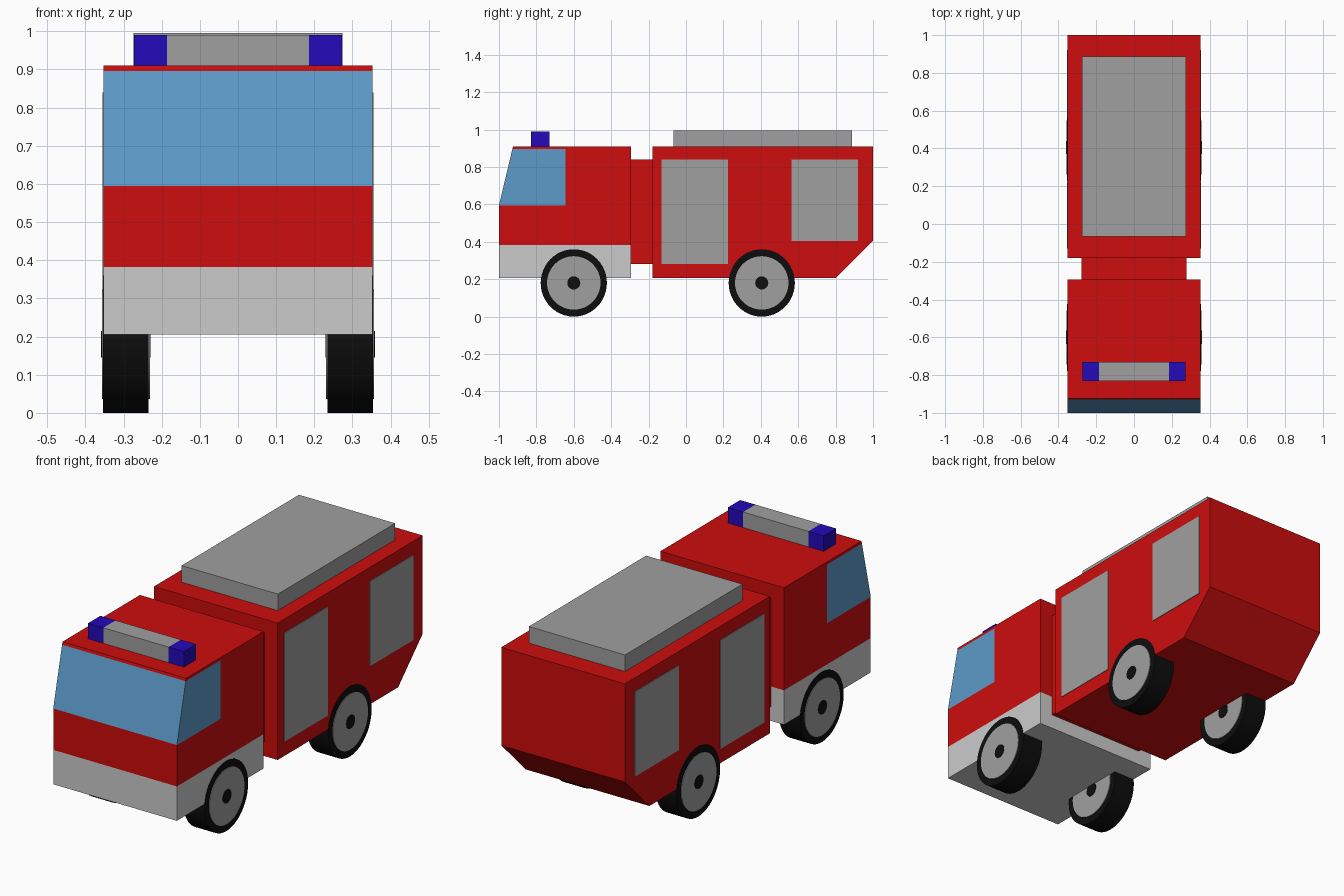
import bpy, bmesh, math
from mathutils import Matrix

if "Cube" in bpy.data.objects:
    bpy.data.objects.remove(bpy.data.objects["Cube"])


def material(name, rgb):
    m = bpy.data.materials.new(name)
    m.diffuse_color = (*rgb, 1)
    m.use_nodes = True
    m.node_tree.nodes["Principled BSDF"].inputs["Base Color"].default_value = m.diffuse_color
    return m


RED = material("red paint", (0.61, 0.004, 0.004))
PALE = material("pale grey", (0.60, 0.60, 0.60))
GREY = material("mid grey", (0.35, 0.35, 0.35))
GLASS = material("blue glass", (0.11, 0.33, 0.59))
BLUE = material("beacon blue", (0.017, 0.003, 0.49))
BLACK = material("black rubber", (0.004, 0.004, 0.004))


def finish(name, bm, *mats):
    bmesh.ops.recalc_face_normals(bm, faces=bm.faces)
    mesh = bpy.data.meshes.new(name)
    bm.to_mesh(mesh)
    bm.free()
    for m in mats:
        mesh.materials.append(m)
    ob = bpy.data.objects.new(name, mesh)
    bpy.context.collection.objects.link(ob)
    return ob


def extrude_profile(points, half_width):
    """Side profile (y, z) extruded symmetrically across x."""
    bm = bmesh.new()
    face = bm.faces.new([bm.verts.new((-half_width, y, z)) for y, z in points])
    ext = bmesh.ops.extrude_face_region(bm, geom=[face])["geom"]
    verts = [g for g in ext if isinstance(g, bmesh.types.BMVert)]
    bmesh.ops.translate(bm, verts=verts, vec=(2 * half_width, 0, 0))
    return bm


def box(name, x, y, z, mat):
    bm = extrude_profile([(y[0], z[0]), (y[1], z[0]), (y[1], z[1]), (y[0], z[1])],
                         (x[1] - x[0]) / 2)
    bmesh.ops.translate(bm, verts=bm.verts, vec=((x[0] + x[1]) / 2, 0, 0))
    return finish(name, bm, mat)


def disc(name, x0, x1, y, z, radius, mat, sides=48):
    """Cylinder along x."""
    bm = bmesh.new()
    bmesh.ops.create_cone(bm, cap_ends=True, segments=sides, radius1=radius,
                          radius2=radius, depth=abs(x1 - x0))
    place = Matrix.Translation(((x0 + x1) / 2, y, z)) @ Matrix.Rotation(math.pi / 2, 4, 'Y')
    bmesh.ops.transform(bm, matrix=place, verts=bm.verts)
    for f in bm.faces:
        f.smooth = len(f.verts) == 4
    for e in bm.edges:
        e.smooth = all(f.smooth for f in e.link_faces)
    return finish(name, bm, mat)


# Cab: cut into bands, then coloured by height and direction
bm = extrude_profile([(-1, .205), (-1, .595), (-.925, .91), (-.295, .91), (-.295, .205)], .352)
for co, no in [((0, 0, .382), (0, 0, 1)), ((0, 0, .594), (0, 0, 1)),
               ((0, 0, .896), (0, 0, 1)), ((0, -.645, 0), (0, 1, 0))]:
    bmesh.ops.bisect_plane(bm, geom=bm.verts[:] + bm.edges[:] + bm.faces[:],
                           plane_co=co, plane_no=no)
for f in bm.faces:
    c = f.calc_center_median()
    if c.z < .382:
        f.material_index = 1
    elif .6 < c.z < .896 and c.y < -.645:
        f.material_index = 2
finish("cab", bm, RED, PALE, GLASS)

# Link between cab and rear body
box("cab_link", (-.278, .278), (-.3, -.175), (.28, .84), RED)

# Rear body with sloped tail underside, and its roof box
finish("rear_body", extrude_profile([(-.18, .205), (-.18, .91), (1, .91), (1, .405), (.8, .205)],
                                    .352), RED)
box("roof_box", (-.274, .274), (-.067, .887), (.905, .995), GREY)

# Light bar with blue ends
box("light_bar", (-.186, .186), (-.83, -.73), (.905, .99), GREY)

for s, side in ((-1, "left"), (1, "right")):
    box("beacon_" + side, sorted((s * .186, s * .273)), (-.83, -.73), (.905, .99), BLUE)
    # Roller shutters as thin plates
    for part, y, z in (("front", (-.13, .225), (.28, .84)), ("rear", (.565, .92), (.403, .84))):
        box(f"{part}_shutter_{side}", sorted((s * .349, s * .355)), y, z, GREY)
    # Wheels: tyre, rim and hub showing on both faces
    for part, y in (("front", -.6), ("rear", .405)):
        disc(f"{part}_tyre_{side}", s * .234, s * .354, y, .18, .177, BLACK)
        disc(f"{part}_rim_{side}", s * .231, s * .357, y, .18, .143, GREY)
        disc(f"{part}_hub_{side}", s * .229, s * .359, y, .18, .035, BLACK, 24)

# Settle the tyres on the ground
for ob in bpy.data.objects:
    if "_tyre_" in ob.name:
        for v in ob.data.vertices:
            v.co.z = .18 + (v.co.z - .18) * .18 / .177
